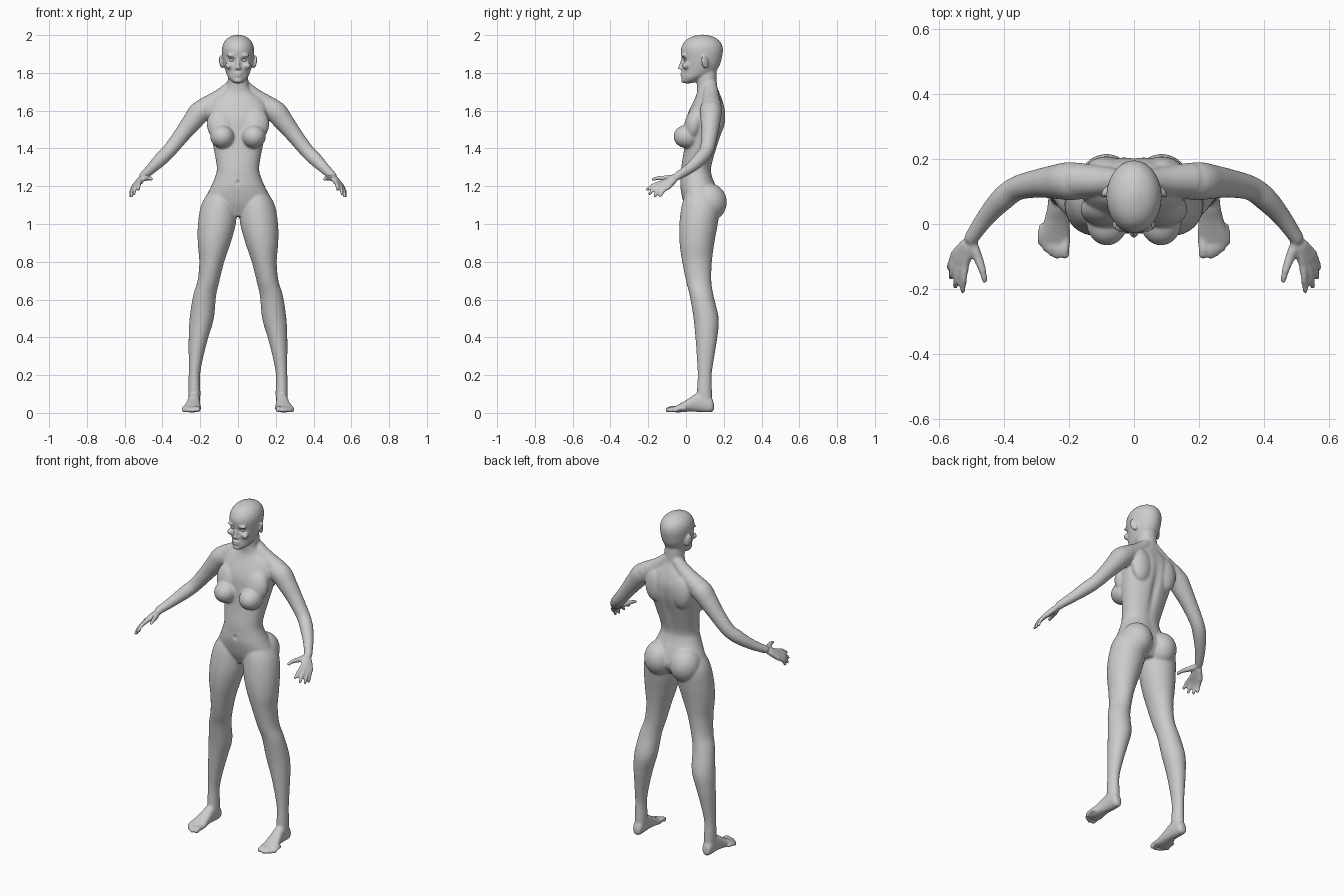
import bpy, bmesh, math
from mathutils import Vector, Matrix

SIDES = (1, -1)
bm = bmesh.new()


def spline(rows, n=5):
    """Catmull-Rom refinement of a list of equal-length tuples."""
    out = []
    for i in range(len(rows) - 1):
        p = [rows[max(0, min(len(rows) - 1, i + k))] for k in (-1, 0, 1, 2)]
        for s in range(n):
            t = s / n
            out.append([b + 0.5 * t * (c - a + t * (2*a - 5*b + 4*c - d + t * (3*(b - c) + d - a)))
                        for a, b, c, d in zip(*p)])
    return out + [list(rows[-1])]


def skin(rings):
    """Closed shell through a list of equal-size rings."""
    vs = [[bm.verts.new(p) for p in r] for r in rings]
    n = len(vs[0])
    faces = [bm.faces.new((a[i], a[(i+1) % n], b[(i+1) % n], b[i]))
             for a, b in zip(vs, vs[1:]) for i in range(n)]
    faces += [bm.faces.new(vs[0]), bm.faces.new(vs[-1])]
    bmesh.ops.recalc_face_normals(bm, faces=faces)


def loft(rows, side=1, axis='z', power=2.0, n=36):
    """Rows: position, x centre, half width, low, high of the other axis."""
    rings = []
    for t, c, w, lo, hi in spline(rows):
        ring = []
        for k in range(n):
            a = 2 * math.pi * k / n
            u, v = [math.copysign(abs(f) ** (2 / power), f) for f in (math.cos(a), math.sin(a))]
            x, o = side * (c + w * u), (lo + hi) / 2 + v * (hi - lo) / 2
            ring.append((x, o, t) if axis == 'z' else (x, t, o))
        rings.append(ring)
    skin(rings)


def ball(c, r, side=1, tilt=(0, 0, 0)):
    m = Matrix.Translation((side * c[0], c[1], c[2]))
    for ang, ax in zip(tilt, 'XYZ'):
        m = m @ Matrix.Rotation(ang * (1 if ax == 'X' else side), 4, ax)
    bmesh.ops.create_uvsphere(bm, u_segments=28, v_segments=18, radius=1,
                              matrix=m @ Matrix.Diagonal((*r, 1)))


def limb(rows, side=1, n=20):
    """Round tube through x, y, z, radius with ball ends."""
    pts = spline(rows)
    rings = []
    for i, (x, y, z, r) in enumerate(pts):
        a, b = pts[max(0, i-1)], pts[min(len(pts)-1, i+1)]
        q = Vector(q1 - q0 for q0, q1 in zip(a[:3], b[:3])).to_track_quat('Z', 'Y')
        ring = []
        for k in range(n):
            t = 2 * math.pi * k / n
            p = Vector((x, y, z)) + q @ Vector((r * math.cos(t), r * math.sin(t), 0))
            ring.append((side * p.x, p.y, p.z))
        rings.append(ring)
    skin(rings)
    for e in (rows[0], rows[-1]):
        ball(e[:3], (e[3],) * 3, side)


# torso and neck
loft([(1.04, 0, .06, .02, .14), (1.1, 0, .165, -.008, .18), (1.15, 0, .165, -.022, .175),
      (1.2, 0, .142, -.03, .16), (1.25, 0, .121, -.028, .14), (1.3, 0, .112, -.025, .135),
      (1.4, 0, .129, -.01, .163), (1.5, 0, .15, -.003, .195), (1.56, 0, .158, .003, .205),
      (1.61, 0, .16, .02, .205), (1.66, 0, .135, .045, .192), (1.695, 0, .085, .058, .178),
      (1.73, 0, .058, .058, .165), (1.78, 0, .054, .055, .162), (1.83, 0, .05, .06, .16)], power=2.2)

# head
loft([(1.745, 0, .018, -.012, .03), (1.755, 0, .034, -.021, .06), (1.775, 0, .052, -.023, .1),
      (1.8, 0, .063, -.021, .15), (1.84, 0, .075, -.02, .178), (1.88, 0, .082, -.023, .19),
      (1.92, 0, .085, -.028, .196), (1.95, 0, .08, -.018, .19), (1.975, 0, .065, .002, .172),
      (1.992, 0, .042, .032, .142), (2.002, 0, .012, .07, .105)])
limb([(0, -.016, 1.878, .007), (0, -.026, 1.85, .008), (0, -.034, 1.828, .010)])
ball((0, -.021, 1.796), (.023, .011, .006))
ball((0, -.02, 1.785), (.02, .011, .006))
ball((0, -.014, 1.76), (.022, .013, .014))

for s in SIDES:
    # ear, nostril, brow and cheek
    ball((.088, .1, 1.857), (.009, .021, .036), s, (.2, .2, .45))
    ball((.01, -.026, 1.824), (.008, .009, .007), s)
    ball((.033, -.012, 1.892), (.028, .014, .009), s)
    ball((.048, -.002, 1.838), (.02, .018, .018), s)
    # chest, shoulder blade, trapezius and buttock
    ball((.083, .006, 1.463), (.064, .072, .062), s)
    ball((.085, .045, 1.53), (.08, .052, .095), s, (-.25, 0, 0))
    ball((.085, .165, 1.57), (.065, .043, .1), s)
    limb([(.03, .13, 1.73, .035), (.09, .132, 1.672, .045), (.17, .135, 1.618, .054)], s)
    ball((.085, .122, 1.115), (.088, .094, .1), s)

    # leg
    loft([(1.17, .085, .07, .0, .15), (1.1, .1, .095, -.022, .18), (1.0, .112, .1, -.035, .168),
          (.9, .126, .087, -.034, .15), (.8, .139, .066, -.02, .137), (.7, .156, .058, .0, .134),
          (.62, .177, .061, .02, .146), (.5, .192, .064, .04, .173), (.4, .209, .052, .05, .166),
          (.3, .222, .039, .057, .15), (.2, .231, .030, .062, .136), (.1, .231, .032, .058, .138),
          (.04, .231, .028, .07, .138)], s)

    # foot and toes
    loft([(.148, .232, .014, .015, .045), (.135, .232, .027, .004, .08), (.09, .232, .031, .003, .11),
          (.05, .234, .033, .006, .1), (.01, .238, .039, .006, .073), (-.03, .243, .047, .003, .05),
          (-.055, .243, .045, .003, .037), (-.07, .238, .036, .006, .028)], s, 'y', 2.3)
    for x, y, r in ((.213, -.093, .015), (.237, -.098, .011), (.255, -.09, .0105),
                    (.272, -.077, .010), (.287, -.058, .010)):
        limb([(x - .002, y + .05, .022, r), (x, y + .02, .023, r), (x, y, r + .002, r)], s)

    # arm
    limb([(.13, .13, 1.625, .05), (.195, .132, 1.597, .059), (.24, .13, 1.545, .053),
          (.295, .125, 1.475, .044), (.36, .11, 1.393, .038), (.405, .077, 1.347, .037),
          (.455, .022, 1.297, .029), (.5, -.042, 1.255, .0225)], s)

    # hand: palm bones with fingers
    for b, m, t in (((.518, -.118, 1.222), (.524, -.168, 1.208), (.527, -.206, 1.182)),
                    ((.533, -.116, 1.212), (.545, -.165, 1.19), (.55, -.192, 1.16)),
                    ((.545, -.106, 1.202), (.559, -.146, 1.178), (.564, -.165, 1.147)),
                    ((.552, -.093, 1.196), (.565, -.122, 1.173), (.569, -.136, 1.147))):
        wrist = tuple(.65 * w + .35 * q for w, q in zip((.502, -.046, 1.252), b))
        limb([(*wrist, .017), (*b, .014), ], s)
        limb([(*b, .0125), (*m, .0105), (*t, .0088)], s)
    limb([(.5, -.055, 1.247, .017), (.48, -.105, 1.243, .015),
          (.466, -.145, 1.243, .0115), (.46, -.173, 1.237, .0095)], s)

mesh = bpy.data.meshes.new("body")
bm.to_mesh(mesh)
bm.free()
body = bpy.data.objects.new("body", mesh)
bpy.context.collection.objects.link(body)

# fuse the parts into one soft skin
remesh = body.modifiers.new("fuse", 'REMESH')
remesh.mode, remesh.voxel_size = 'VOXEL', .0058
soft = body.modifiers.new("soften", 'SMOOTH')
soft.factor, soft.iterations = .5, 7
bpy.context.view_layer.update()
fused = bpy.data.meshes.new_from_object(body.evaluated_get(bpy.context.evaluated_depsgraph_get()))
body.modifiers.clear()
body.data = fused


def dent(co, c, r, push):
    """Soft local push around both mirrored copies of a point."""
    d = sum(((p - q) / k) ** 2 for p, q, k in zip((abs(co.x), co.y, co.z), c, r))
    return Vector(push) * math.exp(-d)


# eye sockets, mouth line, navel and spine groove
for v in fused.vertices:
    p = v.co.copy()
    v.co += dent(p, (.032, -.02, 1.867), (.017, .03, .011), (0, .013, 0))
    v.co += dent(p, (0, -.03, 1.7905), (.022, .02, .003), (0, .004, 0))
    v.co += dent(p, (0, -.03, 1.22), (.008, .03, .011), (0, .01, 0))
    v.co += dent(p, (0, .19, 1.42), (.022, .06, .17), (0, -.012, 0))
fused.shade_smooth()

# eyes
for s, label in zip(SIDES, ("left", "right")):
    bpy.ops.mesh.primitive_uv_sphere_add(segments=20, ring_count=12, radius=.0125,
                                         location=(s * .032, .003, 1.867))
    eye = bpy.context.object
    eye.name = label + "_eye"
    eye.scale = (1.1, 1, .75)
    bpy.ops.object.shade_smooth()
